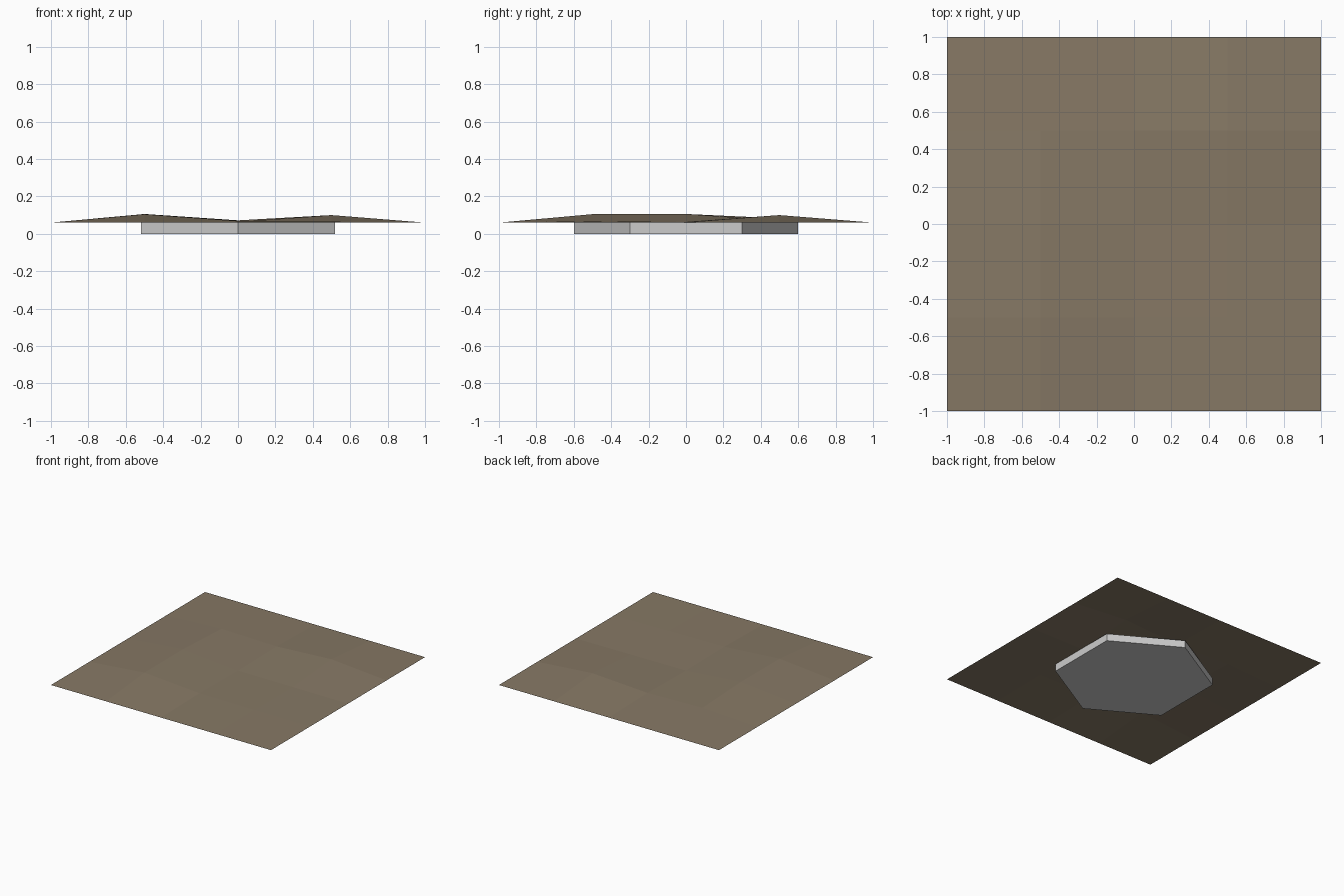
import bpy, bmesh, math

if "Cube" in bpy.data.objects:
    bpy.data.objects.remove(bpy.data.objects["Cube"])

def make_object(name, bm):
    mesh = bpy.data.meshes.new(name)
    bm.to_mesh(mesh)
    bm.free()
    obj = bpy.data.objects.new(name, mesh)
    bpy.context.collection.objects.link(obj)
    return obj

BASE = 0.06

# Hexagonal stone slab under the sheet, points towards front and back
bm = bmesh.new()
bmesh.ops.create_cone(bm, cap_ends=True, segments=6, radius1=0.6, radius2=0.6, depth=BASE)
lowest = max(v.co.y for v in bm.verts)
turn = 0 if abs(lowest - 0.6) < 0.01 else math.radians(30)
for v in bm.verts:
    x, y = v.co.x, v.co.y
    v.co.x = x * math.cos(turn) - y * math.sin(turn)
    v.co.y = x * math.sin(turn) + y * math.cos(turn)
    v.co.z += BASE / 2
make_object("hexagon_slab", bm)

# Thin uneven ground sheet: 4 x 4 grid with raised inner points
bumps = {(-1, -1): 0.105, (-1, 0): 0.106, (-1, 1): 0.083,
         (0, -1): 0.069, (0, 0): 0.064, (0, 1): 0.072,
         (1, -1): 0.065, (1, 0): 0.062, (1, 1): 0.10}
bm = bmesh.new()
bmesh.ops.create_grid(bm, x_segments=4, y_segments=4, size=1)
for v in bm.verts:
    v.co.z = bumps.get((round(v.co.x * 2), round(v.co.y * 2)), BASE)
sheet = make_object("ground_sheet", bm)

earth = bpy.data.materials.new("earth")
earth.diffuse_color = (0.24, 0.19, 0.13, 1)
earth.use_nodes = True
earth.node_tree.nodes["Principled BSDF"].inputs["Base Color"].default_value = earth.diffuse_color
sheet.data.materials.append(earth)
